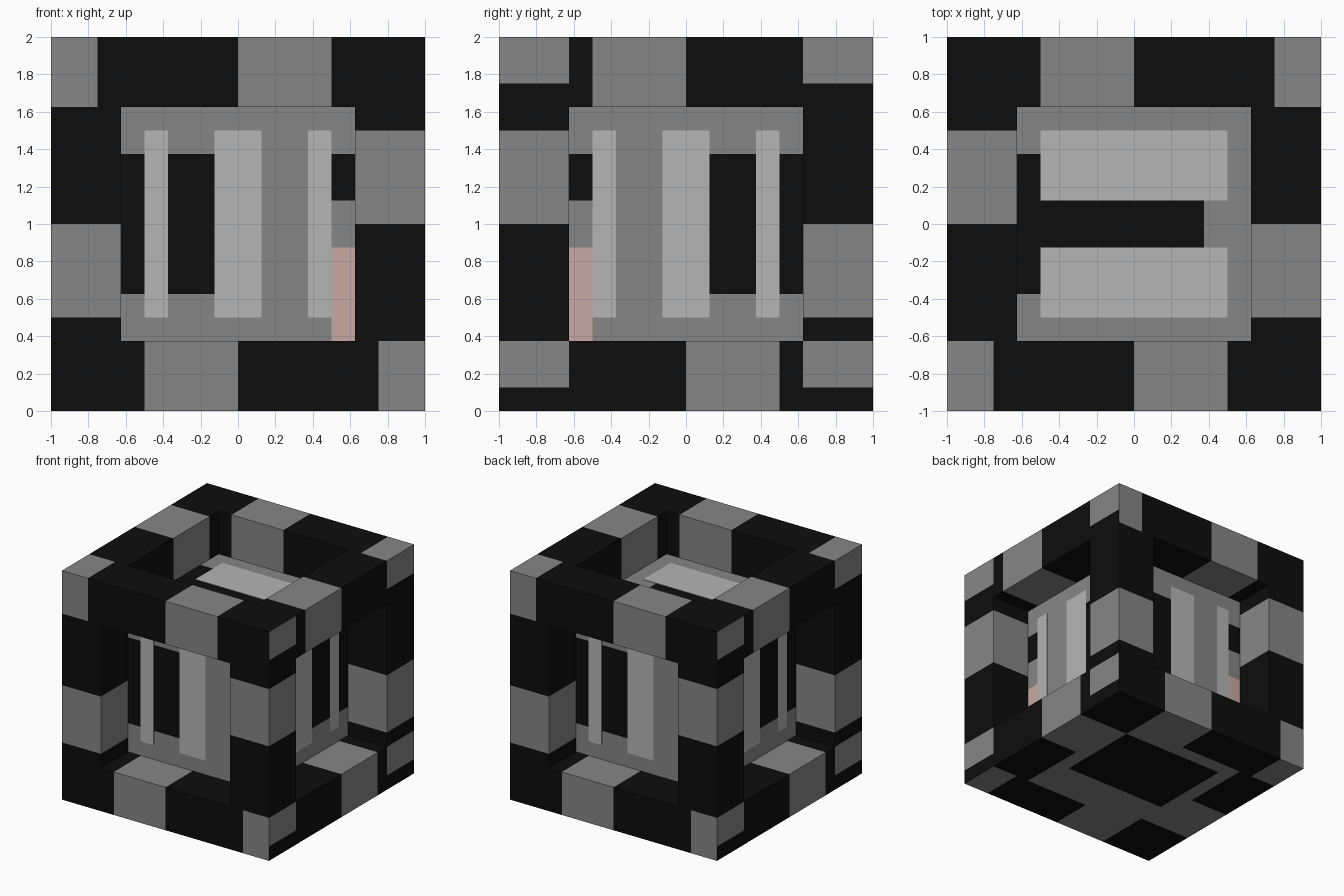
import bpy, bmesh, math

if "Cube" in bpy.data.objects:
    bpy.data.objects.remove(bpy.data.objects["Cube"])

def material(name, rgb):
    m = bpy.data.materials.new(name)
    m.diffuse_color = (*rgb, 1.0)
    m.use_nodes = True
    m.node_tree.nodes["Principled BSDF"].inputs["Base Color"].default_value = m.diffuse_color
    return m

BLACK, GREY, LIGHT, PINK = range(4)
MATS = [material("black", (0.004, 0.004, 0.004)),
        material("mid_grey", (0.24, 0.24, 0.24)),
        material("light_grey", (0.46, 0.46, 0.46)),
        material("pale_pink", (0.59, 0.40, 0.37))]

STEP = 0.125   # size of one pattern cell
IN = 0.625     # half size of the inner block


def grid_solid(name, solid, paint):
    """Skin the solid cells of a 16x16x16 grid and paint each square by rule."""
    bm = bmesh.new()
    verts = {}

    def vert(key):
        if key not in verts:
            verts[key] = bm.verts.new([k * STEP - 1 for k in key[:2]] + [key[2] * STEP])
        return verts[key]

    def filled(c):
        return all(0 <= i < 16 for i in c) and solid(*[(i + 0.5) * STEP - 1 for i in c])

    for n in range(16 ** 3):
        c = (n % 16, n // 16 % 16, n // 256)
        if not filled(c):
            continue
        for axis in range(3):
            for side in (0, 1):
                near = list(c)
                near[axis] += 2 * side - 1
                if filled(near):
                    continue
                u, v = (axis + 1) % 3, (axis + 2) % 3
                quad = []
                for du, dv in ((0, 0), (1, 0), (1, 1), (0, 1)):
                    k = list(c)
                    k[axis] += side
                    k[u] += du
                    k[v] += dv
                    quad.append(vert(tuple(k)))
                f = bm.faces.new(quad if side else quad[::-1])
                mid = [(i + 0.5) * STEP - 1 for i in c]
                f.material_index = paint(*mid, axis, 2 * side - 1)
    # merge squares of one colour into larger flat faces
    bmesh.ops.dissolve_limit(bm, angle_limit=math.radians(1), verts=bm.verts[:],
                             edges=bm.edges[:], delimit={'MATERIAL'})
    me = bpy.data.meshes.new(name)
    bm.to_mesh(me)
    bm.free()
    for m in MATS:
        me.materials.append(m)
    ob = bpy.data.objects.new(name, me)
    bpy.context.collection.objects.link(ob)
    return ob


# Outer frame: twelve square beams with a closed base
def frame_solid(x, y, z):
    return sum(abs(t) > IN for t in (x, y, z)) >= 2 or z < -IN


def frame_paint(x, y, z, axis, side):
    big = [abs(t) > IN for t in (x, y, z)]
    twist = x * y * z
    if sum(big) == 3:                      # corners
        if axis == 0:
            grey = abs(z) > 0.75 if z > 0 else abs(z) < 0.875
        else:
            grey = twist > 0 and abs(x) > 0.75
        return GREY if grey else BLACK
    if sum(big) == 2:                      # bands wrapped round each beam
        t = (x, y, z)[big.index(False)]
        return GREY if abs(t) < 0.5 and twist < 0 else BLACK
    # base panel: grey ring round a black field
    if abs(x) < 0.5 and -0.25 < y < 0.5:
        return BLACK
    if abs(x) > 0.5 and abs(y) > 0.5 and x * y > 0:
        return BLACK
    return GREY


grid_solid("frame", frame_solid, frame_paint)


# Inner block
def core_solid(x, y, z):
    return max(abs(x), abs(y), abs(z)) < IN


def core_paint(x, y, z, axis, side):
    if axis == 2:
        slot = (abs(y) < 0.125 and x < 0.375) or (x < -0.5 and abs(y) < 0.375)
        return BLACK if slot else GREY
    u = -side * (x if axis == 1 else y)
    if u > 0.5:
        if z < -0.125:
            return PINK
        return BLACK if 0.125 < z < 0.375 else GREY
    return BLACK if u < -0.125 and abs(z) < 0.375 else GREY


grid_solid("inner_block", core_solid, core_paint)


# Light strips laid on the inner block
def strip(name, centre, size):
    bpy.ops.mesh.primitive_cube_add(size=1, location=centre)
    ob = bpy.context.object
    ob.name = name
    ob.scale = size
    bpy.ops.object.transform_apply(location=False, rotation=False, scale=True)
    ob.data.materials.append(MATS[LIGHT])


THIN = 0.006
for s in (-1, 1):
    strip("top_strip", (0, s * 0.3125, 1 + IN), (1, 0.375, THIN))
    for pos, width in ((-0.4375, 0.125), (0, 0.25), (0.4375, 0.125)):
        strip("front_back_strip", (pos, s * IN, 1), (width, THIN, 1))
        strip("side_strip", (s * IN, pos, 1), (THIN, width, 1))
